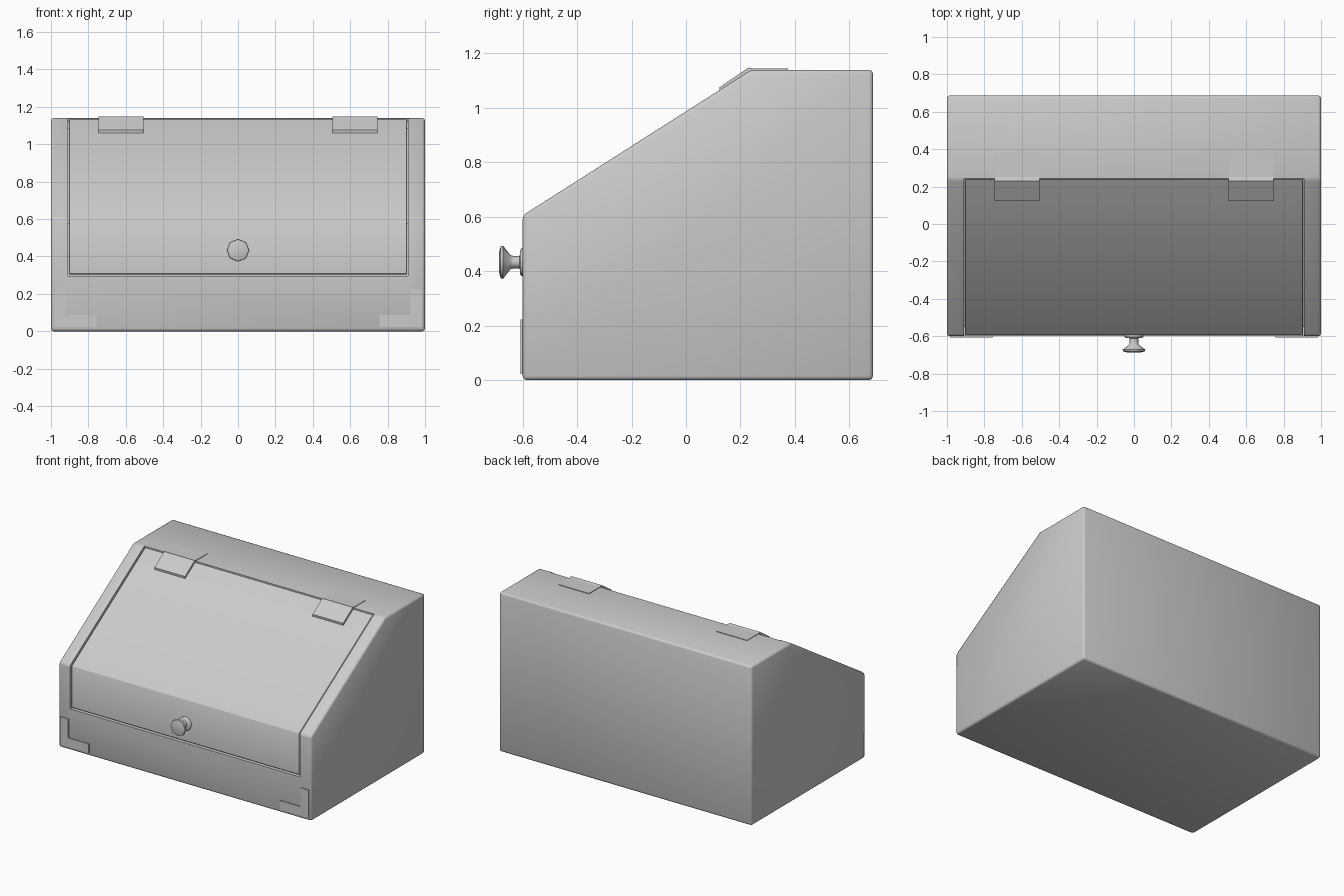
import bpy, bmesh, math
from mathutils import Vector

if "Cube" in bpy.data.objects:
    bpy.data.objects.remove(bpy.data.objects["Cube"])


def prism(name, base, offset):
    """Solid made by extruding a 3D polygon along an offset."""
    bm = bmesh.new()
    face = bm.faces.new([bm.verts.new(p) for p in base])
    ext = bmesh.ops.extrude_face_region(bm, geom=[face])
    verts = [g for g in ext["geom"] if isinstance(g, bmesh.types.BMVert)]
    bmesh.ops.translate(bm, verts=verts, vec=Vector(offset))
    bmesh.ops.recalc_face_normals(bm, faces=bm.faces)
    mesh = bpy.data.meshes.new(name)
    bm.to_mesh(mesh)
    bm.free()
    ob = bpy.data.objects.new(name, mesh)
    bpy.context.collection.objects.link(ob)
    return ob


def side_prism(name, profile, x0, x1):
    return prism(name, [(x0, y, z) for y, z in profile], (x1 - x0, 0, 0))


def bevel(ob, width, segments):
    m = ob.modifiers.new("bevel", "BEVEL")
    m.width = width
    m.segments = segments
    m.limit_method = "ANGLE"
    m.angle_limit = math.radians(30)


def finish(ob, angle):
    """Apply modifiers and smooth the shading."""
    bpy.ops.object.select_all(action="DESELECT")
    ob.select_set(True)
    bpy.context.view_layer.objects.active = ob
    bpy.ops.object.convert(target="MESH")
    bpy.ops.object.shade_smooth_by_angle(angle=math.radians(angle))


# Box body with sloped front and a recess for the lid
body = side_prism("box_body", [(-0.6, 0), (0.687, 0), (0.687, 1.14),
                               (0.24, 1.14), (-0.6, 0.605)], -1, 1)
bevel(body, 0.015, 2)
cutter = side_prism("lid_recess_cutter",
                    [(-0.8, 0.295), (-0.55, 0.295), (-0.55, 0.577),
                     (0.244, 1.083), (0.244, 1.3), (-0.8, 1.3)], -0.91, 0.91)
cutter.hide_render = True
cut = body.modifiers.new("recess", "BOOLEAN")
cut.operation = "DIFFERENCE"
cut.solver = "EXACT"
cut.object = cutter
finish(body, 50)
bpy.data.objects.remove(cutter)

# Bent lid panel
lid = side_prism("lid", [(-0.594, 0.304), (-0.594, 0.602), (0.24, 1.134),
                         (0.24, 1.086), (-0.552, 0.581), (-0.552, 0.304)],
                 -0.904, 0.904)
bevel(lid, 0.004, 1)
finish(lid, 30)

# Hinges and corner brackets, mirrored left and right
for side, s in (("left", -1), ("right", 1)):
    side_prism(f"{side}_hinge", [(0.125, 1.052), (0.122, 1.075), (0.23, 1.148),
                                 (0.25, 1.144), (0.375, 1.144), (0.375, 1.13),
                                 (0.24, 1.126)], s * 0.505, s * 0.747)
    corner = [(0.983, 0.022), (0.757, 0.022), (0.757, 0.087),
              (0.92, 0.087), (0.92, 0.222), (0.983, 0.222)]
    prism(f"{side}_corner_bracket", [(s * x, -0.607, z) for x, z in corner],
          (0, 0.015, 0))

# Eight-sided turned knob: (radius, y)
rings = [(0.035, -0.687), (0.058, -0.681), (0.061, -0.672), (0.026, -0.645),
         (0.023, -0.635), (0.023, -0.611), (0.045, -0.609), (0.05, -0.605),
         (0.05, -0.585)]
bm = bmesh.new()
loops = [[bm.verts.new((r * math.cos(i * math.pi / 4), y,
                        0.433 + r * math.sin(i * math.pi / 4)))
          for i in range(8)] for r, y in rings]
for a, b in zip(loops, loops[1:]):
    for i in range(8):
        j = (i + 1) % 8
        bm.faces.new((a[i], a[j], b[j], b[i]))
bm.faces.new(loops[0])
bm.faces.new(loops[-1])
bmesh.ops.recalc_face_normals(bm, faces=bm.faces)
mesh = bpy.data.meshes.new("knob")
bm.to_mesh(mesh)
bm.free()
knob = bpy.data.objects.new("knob", mesh)
bpy.context.collection.objects.link(knob)
finish(knob, 50)
